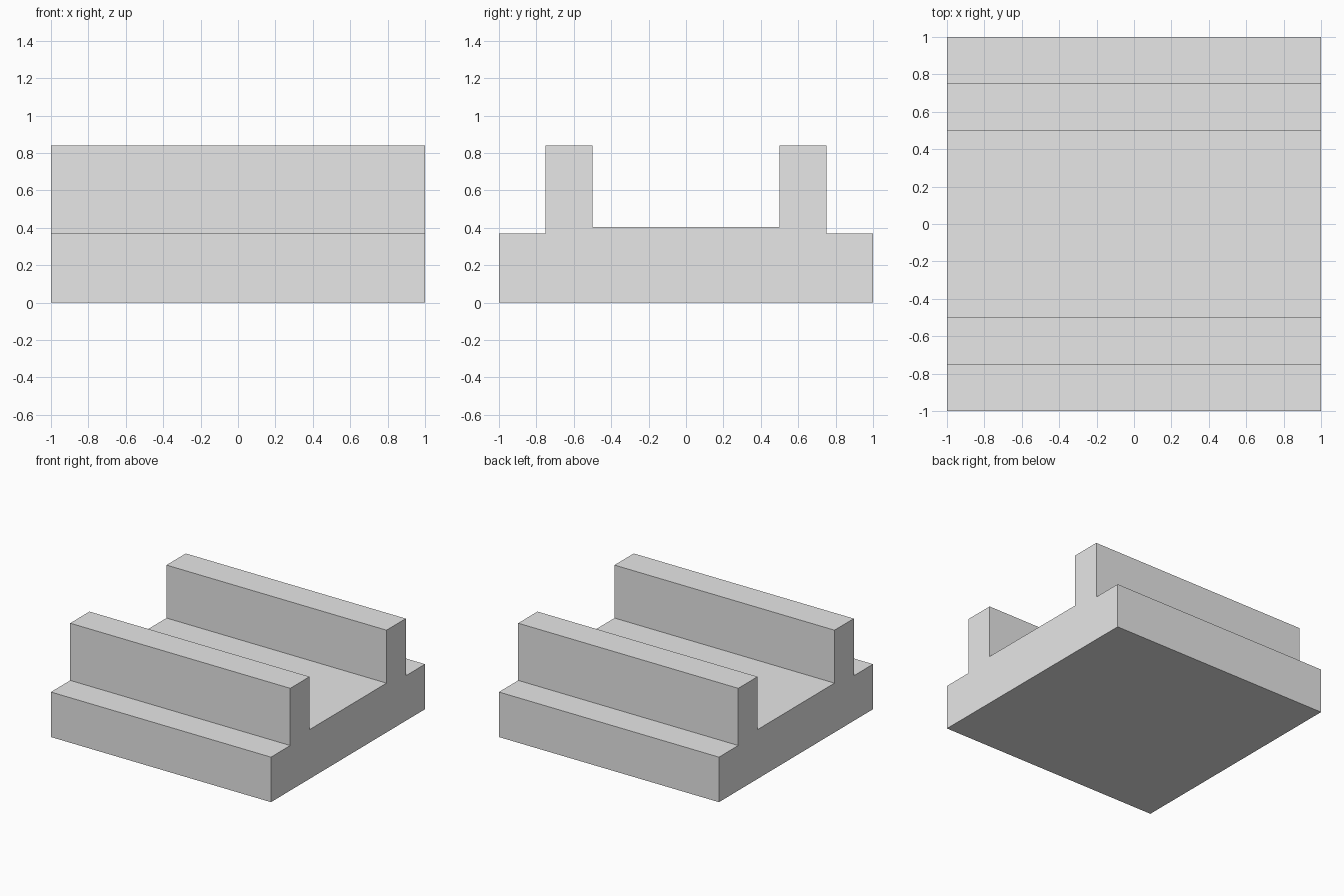
import bpy
import bmesh

cube = bpy.data.objects.get("Cube")
if cube:
    bpy.data.objects.remove(cube, do_unlink=True)

# Heights and widths of the channel block
HALF = 1.0
LEDGE_Z, FLOOR_Z, RAIL_Z = 0.37, 0.405, 0.84
RAIL_IN, RAIL_OUT = 0.5, 0.75

# Plain grey material
grey = bpy.data.materials.new("light_grey")
grey.use_nodes = True
colour = (0.8, 0.8, 0.8, 1.0)
grey.diffuse_color = colour
grey.node_tree.nodes["Principled BSDF"].inputs["Base Color"].default_value = colour

# Half cross-section (y, z) from the outer foot to the channel floor, then mirrored
half = [(HALF, 0), (HALF, LEDGE_Z), (RAIL_OUT, LEDGE_Z),
        (RAIL_OUT, RAIL_Z), (RAIL_IN, RAIL_Z), (RAIL_IN, FLOOR_Z)]
profile = half + [(-y, z) for y, z in reversed(half)]

# Block with two rails: extrude the section along x
bm = bmesh.new()
section = bm.faces.new([bm.verts.new((-HALF, y, z)) for y, z in profile])
result = bmesh.ops.extrude_face_region(bm, geom=[section], use_keep_orig=True)
moved = [v for v in result["geom"] if isinstance(v, bmesh.types.BMVert)]
bmesh.ops.translate(bm, verts=moved, vec=(2 * HALF, 0, 0))
bmesh.ops.recalc_face_normals(bm, faces=bm.faces)

mesh = bpy.data.meshes.new("channel_block")
bm.to_mesh(mesh)
bm.free()
mesh.materials.append(grey)
block = bpy.data.objects.new("channel_block", mesh)
bpy.context.collection.objects.link(block)
